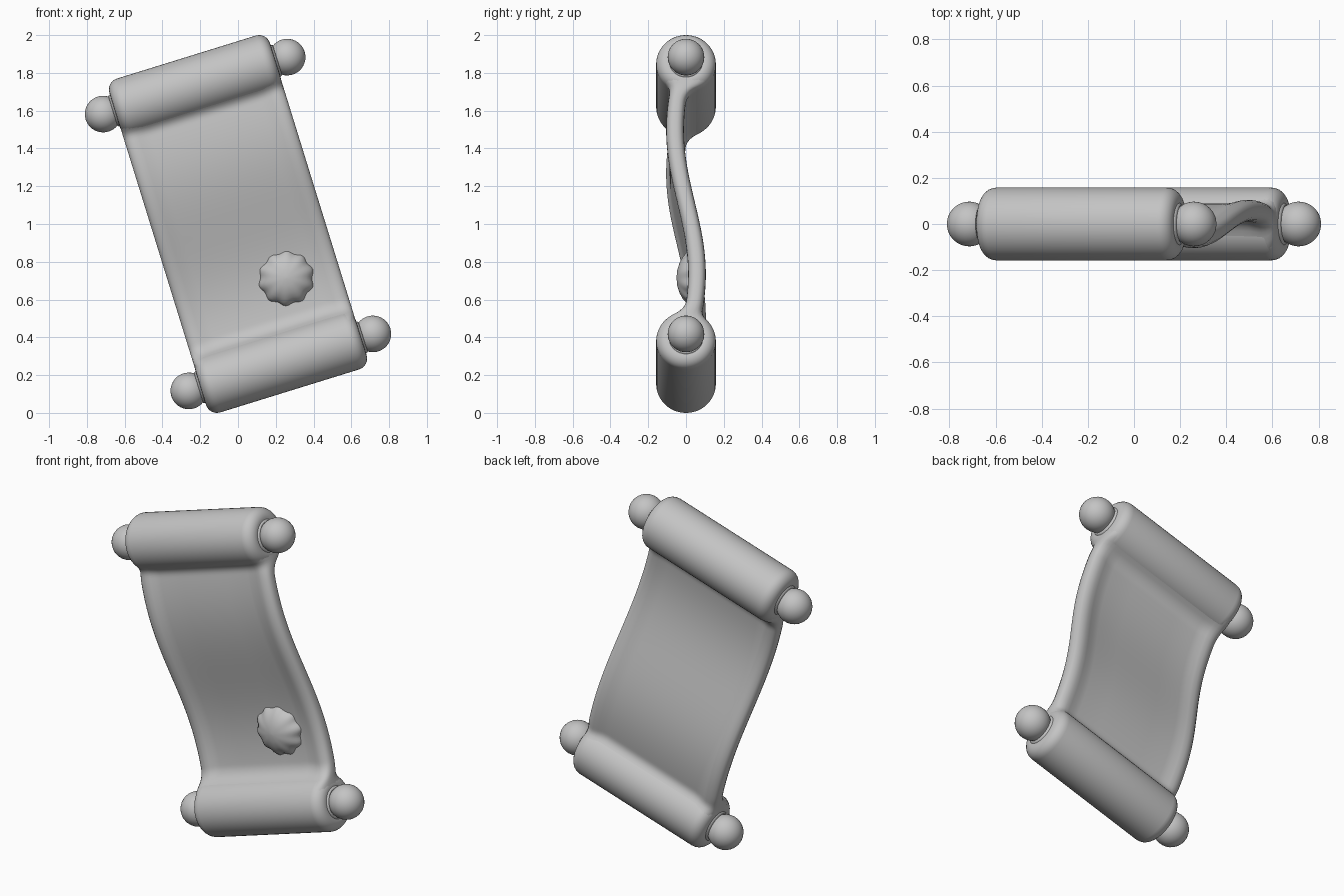
import bpy
import bmesh
from math import sin, cos, pi, sqrt, radians

old = bpy.data.objects.get("Cube")
if old:
    bpy.data.objects.remove(old, do_unlink=True)

grey = bpy.data.materials.new("plain grey")
grey.use_nodes = True
grey.diffuse_color = (0.55, 0.55, 0.55, 1)
grey.node_tree.nodes["Principled BSDF"].inputs["Base Color"].default_value = (0.55, 0.55, 0.55, 1)

TILT = radians(-17.2)
ROLLER_V = 0.767     # roller axis distance from the middle
ROLLER_R = 0.158
FILLET = 0.08


def loft(name, rings):
    """Skin a list of equally long closed rings and cap both ends."""
    bm = bmesh.new()
    loops = [[bm.verts.new(p) for p in ring] for ring in rings]
    n = len(loops[0])
    for a, b in zip(loops, loops[1:]):
        for i in range(n):
            j = (i + 1) % n
            bm.faces.new((a[i], a[j], b[j], b[i]))
    bm.faces.new(loops[0])
    bm.faces.new(loops[-1])
    bmesh.ops.recalc_face_normals(bm, faces=bm.faces)
    mesh = bpy.data.meshes.new(name)
    bm.to_mesh(mesh)
    bm.free()
    mesh.materials.append(grey)
    mesh.shade_smooth()
    obj = bpy.data.objects.new(name, mesh)
    bpy.context.collection.objects.link(obj)
    obj.rotation_euler = (0, TILT, 0)
    obj.location = (0, 0, 1)
    return obj


def lathe(name, profile, v, side=1, n=48):
    """Turn (u, radius) points around a roller axis at height v."""
    return loft(name, [[(side * u, r * cos(2 * pi * i / n), v + r * sin(2 * pi * i / n))
                        for i in range(n)] for u, r in profile])


# Rolled ends with rounded rims, and a ball knob on each side
rim = [(0.385 + 0.06 * sin(t * pi / 12), 0.098 + 0.06 * cos(t * pi / 12)) for t in range(7)]
rim.append((0.44, 0.06))
roller_profile = [(-u, r) for u, r in reversed(rim)] + rim
knob_profile = [(0.42, 0.115), (0.436, 0.1), (0.446, 0.088), (0.456, 0.083)]
for t in range(3, 16):
    a = pi * t / 16 + 0.15
    knob_profile.append((0.51 - 0.097 * cos(a), 0.097 * sin(a)))
for level, v in (("top", ROLLER_V), ("bottom", -ROLLER_V)):
    lathe(level + "_roller", roller_profile, v)
    for side, s in (("left", 1), ("right", -1)):
        lathe(level + "_knob_" + side, knob_profile, v, s)


def wave(v):
    return -0.058 * sin(pi * v / 0.8)


def flare(a, d):
    """Offset of a sheet surface, blended into the roller by a fillet arc."""
    reach = ROLLER_R + FILLET
    start = sqrt(reach ** 2 - (a + FILLET) ** 2)
    if d >= start:
        return a
    if d < start * ROLLER_R / reach:
        return sqrt(ROLLER_R ** 2 - d ** 2) - 0.002
    return a + FILLET - sqrt(max(0, FILLET ** 2 - (d - start) ** 2))


# Wavy sheet: (u, panel recess, edge rounding) across half its width
half = [(0.15, 0.016, 1), (0.3, 0.016, 1), (0.335, 0.013, 1), (0.365, 0.005, 1),
        (0.39, 0, 1), (0.41, 0, 0.95), (0.428, 0, 0.8), (0.439, 0, 0.58), (0.444, 0, 0.25)]
stations = [(-u, c, s) for u, c, s in reversed(half)] + half
rings = []
rows = 110
for k in range(rows + 1):
    v = (ROLLER_V - 0.07) * (2 * k / rows - 1)
    d = ROLLER_V - abs(v)
    front, back = [], []
    for u, recess, s in stations:
        y0 = wave(v)
        yf = -flare(0.047 - recess - y0, d)
        yb = flare(0.047 - recess + y0, d)
        mid, thick = (yf + yb) / 2, (yb - yf) / 2
        front.append((u, mid - thick * s, v))
        back.append((u, mid + thick * s, v))
    rings.append(front + back[::-1])
loft("sheet", rings)

# Domed wax seal with a scalloped edge
seal_steps = [(0.03, 0.08), (0.3, 0.076), (0.55, 0.064), (0.75, 0.047),
              (0.9, 0.026), (0.98, 0.006), (1, -0.02)]
loft("seal", [[(0.159 + f * (0.145 + 0.007 * f ** 3 * cos(10 * a)) * cos(a),
                0.03 - h,
                -0.348 + f * (0.145 + 0.007 * f ** 3 * cos(10 * a)) * sin(a))
               for a in (2 * pi * i / 80 for i in range(80))]
              for f, h in seal_steps])
